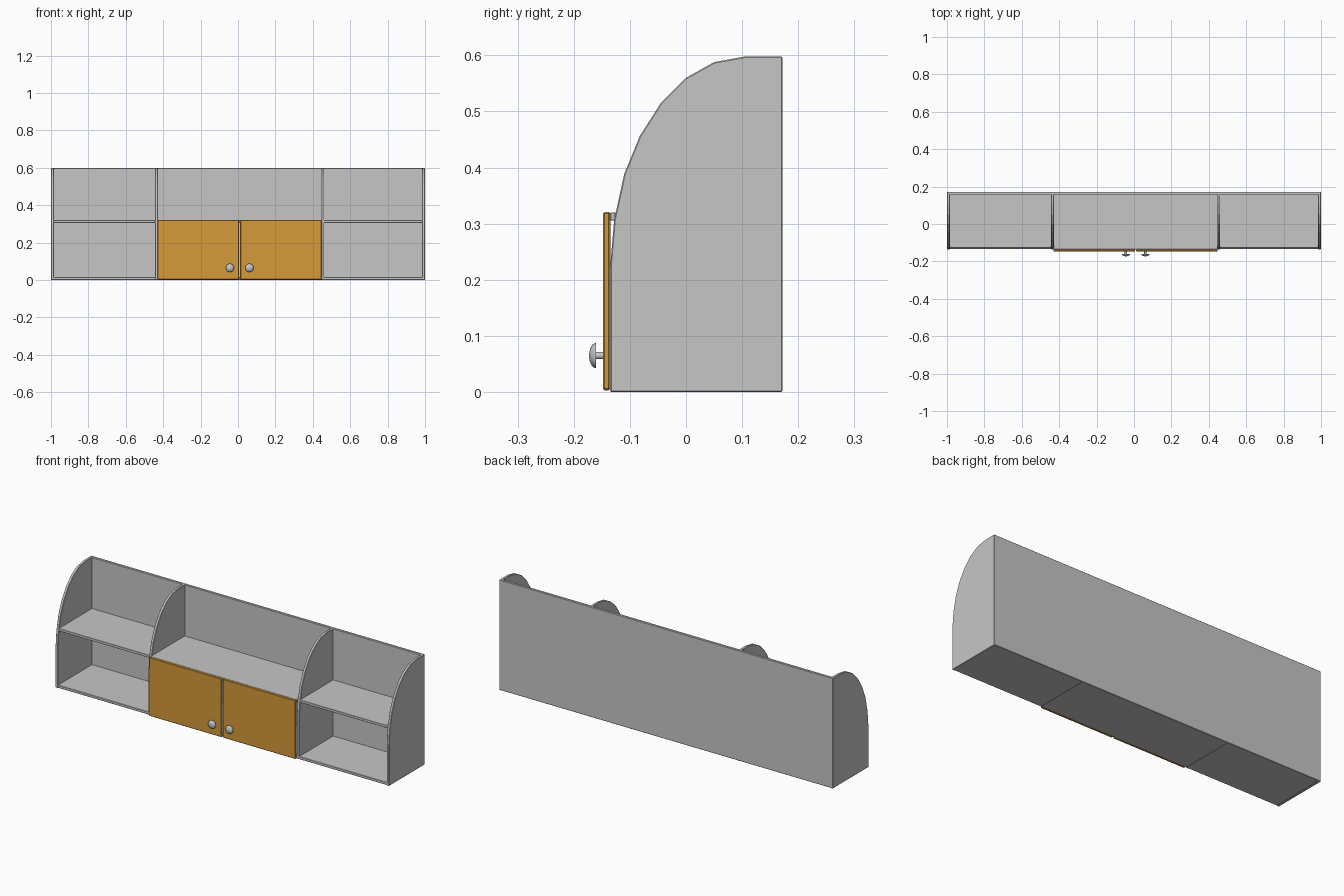
import bpy, bmesh, math
from mathutils import Matrix

if "Cube" in bpy.data.objects:
    bpy.data.objects.remove(bpy.data.objects["Cube"])


def material(name, rgb):
    m = bpy.data.materials.new(name)
    m.diffuse_color = (*rgb, 1)
    m.use_nodes = True
    m.node_tree.nodes["Principled BSDF"].inputs["Base Color"].default_value = m.diffuse_color
    return m


GREY = material("grey panel", (0.565, 0.565, 0.565))
ORANGE = material("orange wood", (0.665, 0.328, 0.041))


def finish(name, bm, mat, bevel=0.0):
    bmesh.ops.recalc_face_normals(bm, faces=bm.faces)
    me = bpy.data.meshes.new(name)
    bm.to_mesh(me)
    bm.free()
    me.materials.append(mat)
    ob = bpy.data.objects.new(name, me)
    bpy.context.collection.objects.link(ob)
    if bevel:
        mod = ob.modifiers.new("edge", 'BEVEL')
        mod.width = bevel
        mod.segments = 1
        mod.limit_method = 'ANGLE'
        mod.angle_limit = math.radians(40)
    return ob


def box(name, x0, x1, y0, y1, z0, z1, mat, bevel=0.0):
    bm = bmesh.new()
    bmesh.ops.create_cube(bm, size=1)
    bmesh.ops.scale(bm, vec=(x1 - x0, y1 - y0, z1 - z0), verts=bm.verts)
    bmesh.ops.translate(bm, vec=((x0 + x1) / 2, (y0 + y1) / 2, (z0 + z1) / 2), verts=bm.verts)
    return finish(name, bm, mat, bevel)


# Upright panels with a curved front, as (y, z) profile
PROFILE = [(0.172, 0), (-0.135, 0), (-0.135, 0.225), (-0.128, 0.307), (-0.110, 0.389),
           (-0.082, 0.457), (-0.045, 0.515), (0.0, 0.56), (0.05, 0.588),
           (0.105, 0.598), (0.172, 0.598)]


def upright(name, x0, x1):
    bm = bmesh.new()
    face = bm.faces.new([bm.verts.new((x0, y, z)) for y, z in PROFILE])
    ext = bmesh.ops.extrude_face_region(bm, geom=[face])
    verts = [g for g in ext["geom"] if isinstance(g, bmesh.types.BMVert)]
    bmesh.ops.translate(bm, vec=(x1 - x0, 0, 0), verts=verts)
    return finish(name, bm, GREY, 0.002)


uprights = [("left_side", -1.0, -0.985), ("left_divider", -0.444, -0.429),
            ("right_divider", 0.446, 0.461), ("right_side", 0.985, 1.0)]
for n, a, b in uprights:
    upright(n, a, b)

# Back and bottom boards
box("back_board", -0.998, 0.998, 0.157, 0.172, 0.001, 0.598, GREY, 0.002)
box("bottom_board", -0.998, 0.998, -0.134, 0.170, 0.001, 0.016, GREY, 0.002)

# Shelves between the uprights
for i, n in enumerate(("left_shelf", "middle_shelf", "right_shelf")):
    front = -0.135 if i == 1 else -0.127
    box(n, uprights[i][2] - 0.001, uprights[i + 1][1] + 0.001, front, 0.158, 0.306, 0.320, GREY, 0.001)


# Doors
box("left_door", -0.430, 0.005, -0.148, -0.135, 0.003, 0.321, ORANGE, 0.003)
box("right_door", 0.012, 0.447, -0.148, -0.135, 0.003, 0.321, ORANGE, 0.003)

# Knobs: lathed profile of stem and domed cap, as (radius, y)
cap = [(0.0225 * math.cos(math.radians(a)), -0.160 - 0.0128 * math.sin(math.radians(a)))
       for a in range(0, 91, 15)]
cap[-1] = (0.0, cap[-1][1])
knob_profile = [(0.0065, -0.146), (0.0065, -0.160)] + cap


def knob(name, x):
    bm = bmesh.new()
    vs = [bm.verts.new((r, y, 0)) for r, y in knob_profile]
    es = [bm.edges.new(p) for p in zip(vs, vs[1:])]
    bmesh.ops.spin(bm, geom=vs + es, cent=(0, 0, 0), axis=(0, 1, 0),
                   angle=math.tau, steps=24)
    bmesh.ops.remove_doubles(bm, verts=bm.verts, dist=1e-5)
    bmesh.ops.transform(bm, matrix=Matrix.Translation((x, 0, 0.065)), verts=bm.verts)
    ob = finish(name, bm, GREY)
    bpy.ops.object.select_all(action='DESELECT')
    ob.select_set(True)
    bpy.context.view_layer.objects.active = ob
    bpy.ops.object.shade_smooth_by_angle(angle=math.radians(35))


knob("left_knob", -0.043)
knob("right_knob", 0.061)
